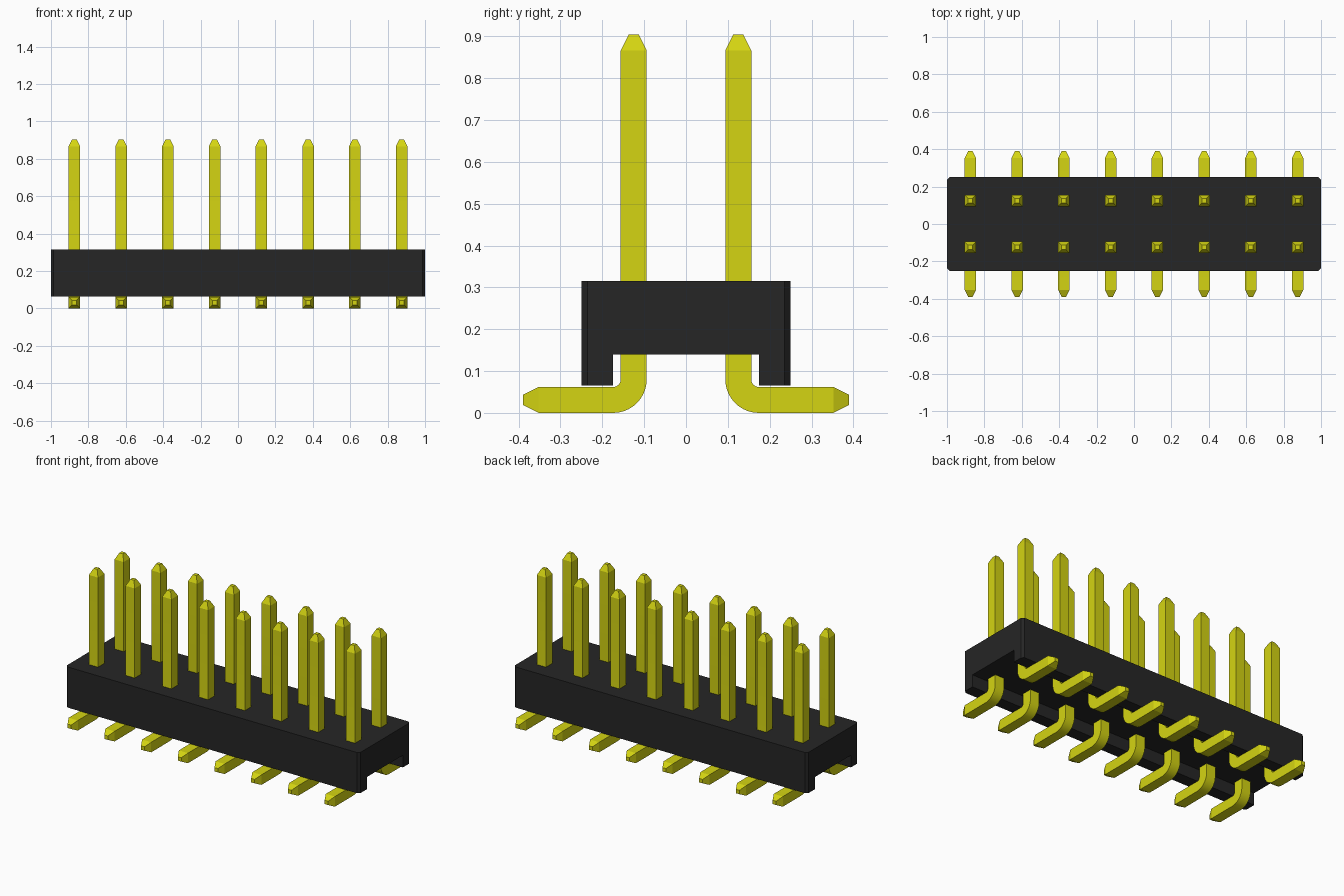
import bpy, bmesh, math

cube = bpy.data.objects.get("Cube")
if cube:
    bpy.data.objects.remove(cube, do_unlink=True)


def material(name, color):
    m = bpy.data.materials.new(name)
    m.use_nodes = True
    m.diffuse_color = color
    m.node_tree.nodes["Principled BSDF"].inputs["Base Color"].default_value = color
    return m


def finish_mesh(bm, name, mat):
    bmesh.ops.recalc_face_normals(bm, faces=bm.faces)
    mesh = bpy.data.meshes.new(name)
    bm.to_mesh(mesh)
    bm.free()
    mesh.materials.append(mat)
    return mesh


def add_object(name, mesh):
    obj = bpy.data.objects.new(name, mesh)
    bpy.context.collection.objects.link(obj)
    return obj


black = material("black plastic", (0.019, 0.019, 0.019, 1))
yellow = material("yellow metal", (0.66, 0.66, 0.006, 1))

# Housing: channel profile extruded along x, with chamfered upright corners
profile = [(-0.25, 0.065), (-0.175, 0.065), (-0.175, 0.14), (0.175, 0.14),
           (0.175, 0.065), (0.25, 0.065), (0.25, 0.315), (-0.25, 0.315)]
bm = bmesh.new()
face = bm.faces.new([bm.verts.new((-1, y, z)) for y, z in profile])
ext = bmesh.ops.extrude_face_region(bm, geom=[face])
moved = [v for v in ext["geom"] if isinstance(v, bmesh.types.BMVert)]
bmesh.ops.translate(bm, verts=moved, vec=(2, 0, 0))
corners = [e for e in bm.edges
           if all(abs(v.co.x) > 0.99 and abs(v.co.y) > 0.24 for v in e.verts)
           and abs(e.verts[0].co.z - e.verts[1].co.z) > 0.1]
bmesh.ops.bevel(bm, geom=corners, offset=0.014, offset_type='OFFSET',
                segments=1, affect='EDGES')
add_object("housing", finish_mesh(bm, "housing", black))

# Pin: square section swept from the pointed top, round the bend, to the foot
HALF, TIP, BEND = 0.031, 0.012, 0.049
POST_Y, TOP, FOOT_END = 0.125, 0.904, 0.39
STEPS = 10
# Each station: y, z, section normal angle, half thickness
stations = [(POST_Y, TOP, 0, TIP), (POST_Y, TOP - 0.038, 0, HALF)]
for i in range(STEPS + 1):
    a = math.pi / 2 * i / STEPS
    stations.append((POST_Y + BEND * (1 - math.cos(a)),
                     HALF + BEND * (1 - math.sin(a)), a, HALF))
stations += [(FOOT_END - 0.038, HALF, math.pi / 2, HALF),
             (FOOT_END, HALF, math.pi / 2, TIP)]

bm = bmesh.new()
rings = []
for y, z, a, h in stations:
    ring = [bm.verts.new((sx * h, y + sy * h * math.cos(a), z + sy * h * math.sin(a)))
            for sx, sy in ((-1, -1), (1, -1), (1, 1), (-1, 1))]
    rings.append(ring)
for r, s in zip(rings, rings[1:]):
    for k in range(4):
        n = (k + 1) % 4
        bm.faces.new((r[k], r[n], s[n], s[k]))
bm.faces.new(rings[0])
bm.faces.new(rings[-1])
pin_mesh = finish_mesh(bm, "pin", yellow)

# Two rows of eight pins, feet pointing outwards
for i in range(8):
    for row, turn in (("back", 0), ("front", math.pi)):
        pin = add_object(f"{row}_pin_{i + 1}", pin_mesh)
        pin.location.x = -0.875 + 0.25 * i
        pin.rotation_euler.z = turn

# Smooth the bend while keeping the square edges sharp
bpy.ops.object.select_all(action='DESELECT')
pin.select_set(True)
bpy.context.view_layer.objects.active = pin
bpy.ops.object.shade_smooth_by_angle(angle=math.radians(25))
